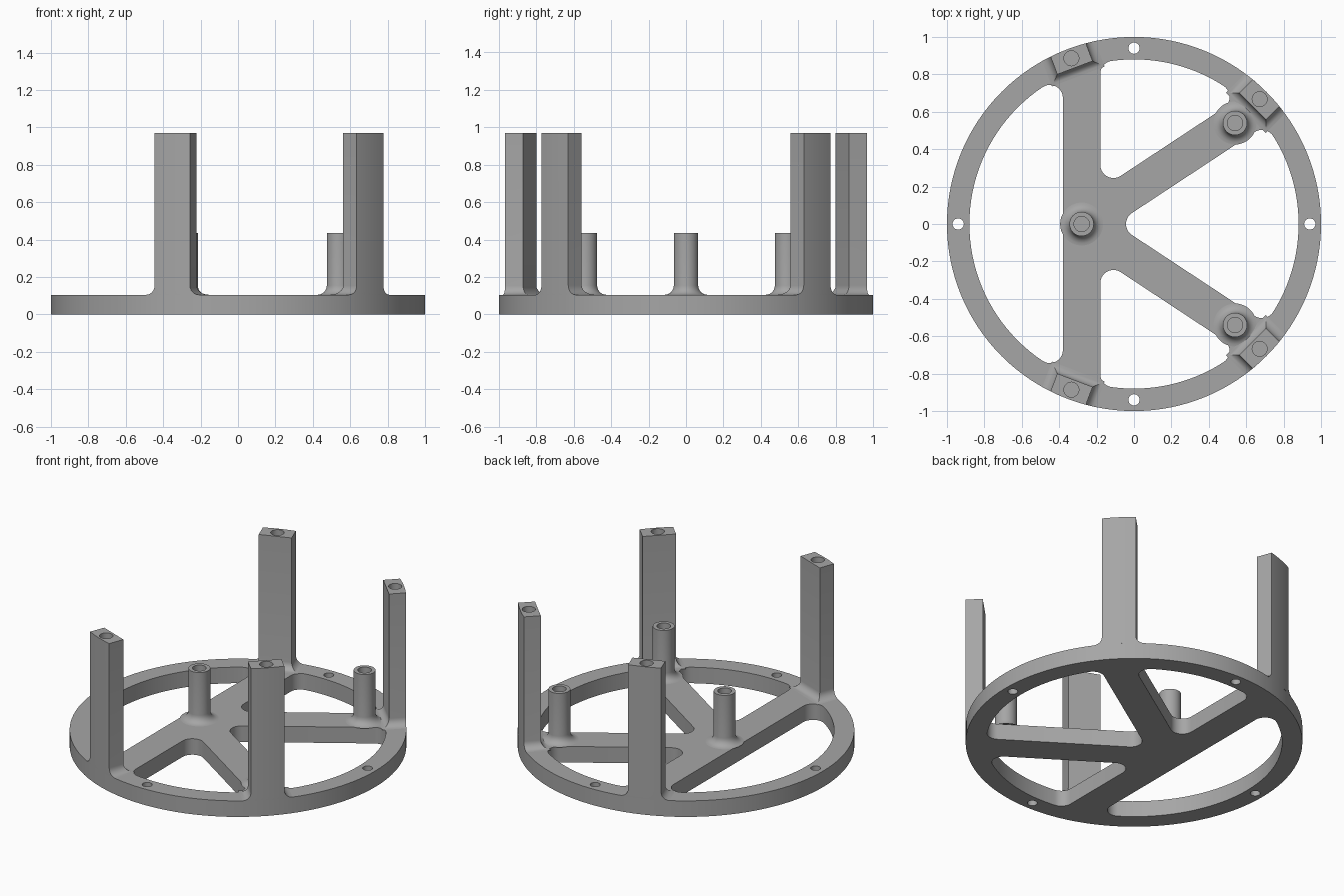
import bpy, bmesh
from math import sin, cos, pi, radians, sqrt, atan2
from mathutils import Vector

PLATE_H, POST_TOP, STANDOFF_TOP = 0.105, 0.97, 0.435
RIM_R, INNER_R, CORNER_R, FLARE = 1.0, 0.88, 0.07, 0.05

if "Cube" in bpy.data.objects:
    bpy.data.objects.remove(bpy.data.objects["Cube"])

grey = bpy.data.materials.new("plain grey")
grey.use_nodes = True
COLOUR = (0.38, 0.38, 0.38, 1)
grey.diffuse_color = COLOUR
grey.node_tree.nodes["Principled BSDF"].inputs["Base Color"].default_value = COLOUR


def select(ob):
    bpy.ops.object.select_all(action='DESELECT')
    ob.select_set(True)
    bpy.context.view_layer.objects.active = ob


def add_object(name, data):
    ob = bpy.data.objects.new(name, data)
    bpy.context.collection.objects.link(ob)
    data.materials.append(grey)
    return ob


def finish(ob):
    bm = bmesh.new()
    bm.from_mesh(ob.data)
    bmesh.ops.remove_doubles(bm, verts=bm.verts, dist=0.0001)
    bmesh.ops.recalc_face_normals(bm, faces=bm.faces)
    bm.to_mesh(ob.data)
    bm.free()
    select(ob)
    bpy.ops.object.shade_smooth_by_angle()


def polar(a, r=1.0):
    return Vector((r * cos(a), r * sin(a)))


def arc(centre, r, a0, a1, n):
    """Counter-clockwise arc from a0 to a1."""
    sweep = (a1 - a0) % (2 * pi) or 2 * pi
    return [centre + polar(a0 + sweep * i / n, r) for i in range(n + 1)]


def circle(centre, r, n):
    return arc(centre, r, 0, 2 * pi, n)[:-1]


def window(lines):
    """Rounded opening bounded by straight edges (normal angle, distance) and the rim."""
    edges = [(radians(a), d - CORNER_R) for a, d in lines]

    def rim_meet(edge, side):
        a, e = edge
        t = sqrt((INNER_R - CORNER_R) ** 2 - e * e)
        return polar(a, e) + polar(a + pi / 2, t * side)

    first, last = rim_meet(edges[0], -1), rim_meet(edges[-1], 1)
    start, end = atan2(first.y, first.x), atan2(last.y, last.x)
    pts = arc(first, CORNER_R, start, edges[0][0], 10)
    for (a, d), (b, e) in zip(edges, edges[1:]):
        s = sin(b - a)
        corner = Vector(((d * sin(b) - e * sin(a)) / s, (e * cos(a) - d * cos(b)) / s))
        pts += arc(corner, CORNER_R, a, b, 10)
    pts += arc(last, CORNER_R, edges[-1][0], end, 10)
    return pts + arc(Vector((0, 0)), INNER_R, end, start, 40)[1:-1]


# Spoked base plate: outline, four windows and four bolt holes
SPOKE = 33.4
loops = [circle(Vector((0, 0)), RIM_R, 128),
         window([(0, -0.38)]),
         window([(180, 0.18), (270 + SPOKE, -0.254)]),
         window([(90 + SPOKE, 0.055), (270 - SPOKE, 0.055)]),
         window([(90 - SPOKE, -0.254), (180, 0.18)])]
loops += [circle(polar(i * pi / 2, 0.94), 0.03, 24) for i in range(4)]
curve = bpy.data.curves.new("base_plate", 'CURVE')
curve.dimensions = '2D'
curve.fill_mode = 'BOTH'
curve.extrude = PLATE_H / 2
for loop in loops:
    spline = curve.splines.new('POLY')
    spline.points.add(len(loop) - 1)
    for point, p in zip(spline.points, loop):
        point.co = (p.x, p.y, 0, 1)
    spline.use_cyclic_u = True
plate = add_object("base_plate", curve)
plate.location.z = PLATE_H / 2
select(plate)
bpy.ops.object.convert(target='MESH')
finish(bpy.context.object)

# Quarter-round flare shared by all uprights: (extra width, height)
flare = [(FLARE * (1 - sin(a)), PLATE_H + FLARE * (1 - cos(a)))
         for a in (pi / 2 * i / 6 for i in range(7))]


def tall_post(name, degrees):
    """Rim post with curved outer face, flared foot and a blind hole in its top."""
    a = radians(degrees)
    out, side = polar(a), polar(a + pi / 2)
    bm = bmesh.new()
    rings = []
    for f, z in flare + [(0, POST_TOP)]:
        half = 0.101 + f
        flat = [(0.893 - f, half), (0.893 - f, -half)]
        flat += [(sqrt(RIM_R - t * t), t) for t in (half * (i / 5 - 1) for i in range(11))]
        rings.append([bm.verts.new((*(out * r + side * t), z)) for r, t in flat])
    n = len(rings[0])
    for low, high in zip(rings, rings[1:]):
        for i in range(n):
            j = (i + 1) % n
            bm.faces.new((low[i], low[j], high[j], high[i]))
    bm.faces.new(rings[0][::-1])
    bm.faces.new(rings[-1])
    bmesh.ops.recalc_face_normals(bm, faces=bm.faces)
    mesh = bpy.data.meshes.new(name)
    bm.to_mesh(mesh)
    bm.free()
    post = add_object(name, mesh)
    bpy.ops.mesh.primitive_cylinder_add(vertices=32, radius=0.04, depth=0.4,
                                        location=(*(out * 0.947), POST_TOP))
    cutter = bpy.context.object
    cutter.hide_render = True
    cutter.data.materials.append(grey)
    mod = post.modifiers.new("hole", 'BOOLEAN')
    mod.operation = 'DIFFERENCE'
    mod.solver = 'EXACT'
    mod.object = cutter
    select(post)
    bpy.ops.object.modifier_apply(modifier=mod.name)
    bpy.data.objects.remove(cutter)
    finish(post)


def standoff(name, x, y):
    """Round hollow standoff, turned from a profile."""
    profile = [(0.065 + f, z) for f, z in flare]
    profile += [(0.065, STANDOFF_TOP), (0.041, STANDOFF_TOP), (0.041, 0.2), (0, 0.2)]
    bm = bmesh.new()
    verts = [bm.verts.new((r, 0, z)) for r, z in profile]
    edges = [bm.edges.new(pair) for pair in zip(verts, verts[1:])]
    bmesh.ops.spin(bm, geom=verts + edges, cent=(0, 0, 0), axis=(0, 0, 1),
                   angle=2 * pi, steps=40)
    mesh = bpy.data.meshes.new(name)
    bm.to_mesh(mesh)
    bm.free()
    ob = add_object(name, mesh)
    ob.location = (x, y, 0)
    finish(ob)


# Uprights, mirrored front to back
standoff("centre_standoff", -0.28, 0)
for label, s in (("back", 1), ("front", -1)):
    tall_post(label + "_right_post", 110.7 * s)
    tall_post(label + "_left_post", 44.8 * s)
    standoff(label + "_standoff", 0.54, 0.54 * s)
